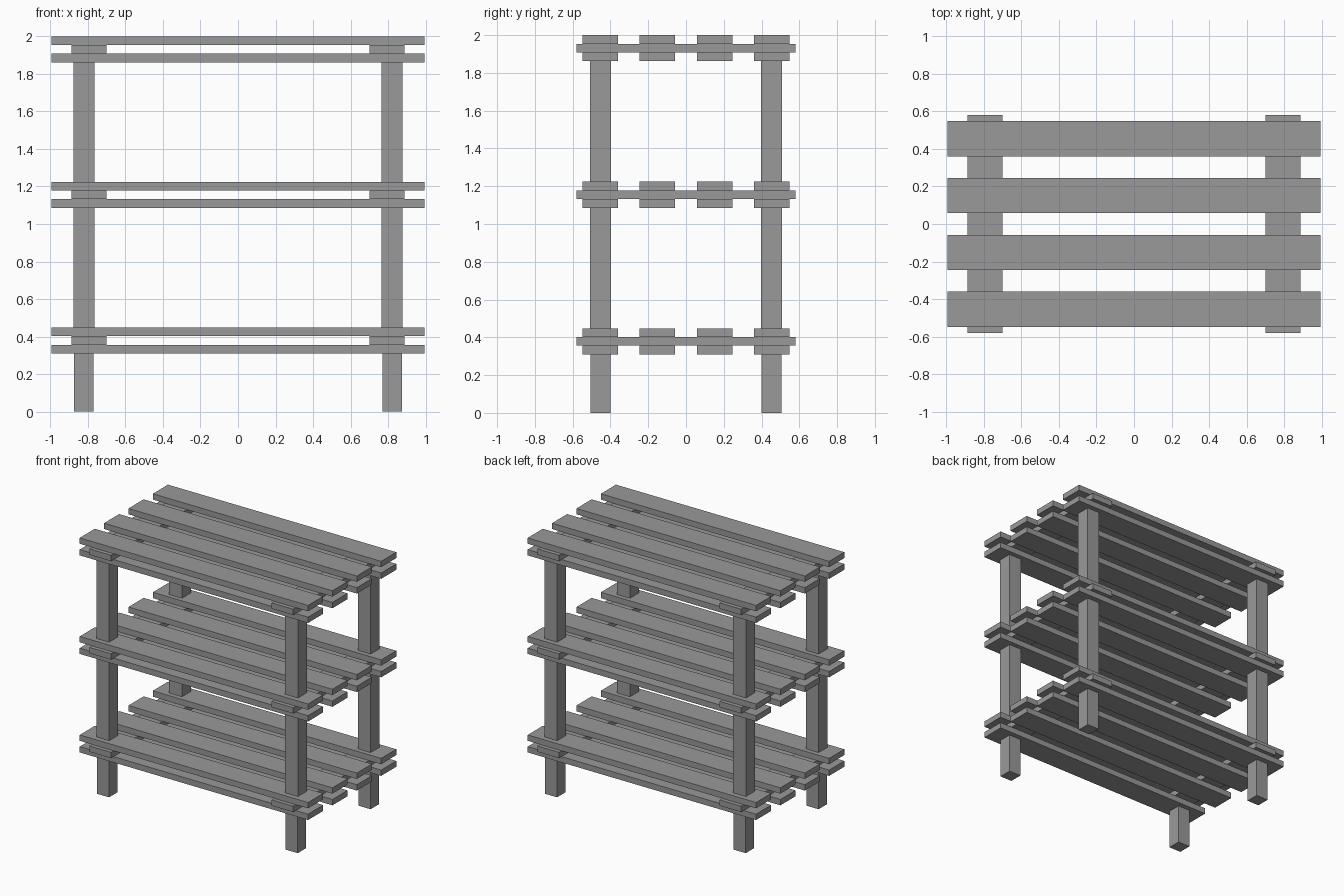
import bpy

cube = bpy.data.objects.get("Cube")
if cube:
    bpy.data.objects.remove(cube, do_unlink=True)

grey = bpy.data.materials.new("plain_grey")
grey.use_nodes = True
colour = (0.32, 0.32, 0.32, 1)
grey.diffuse_color = colour
grey.node_tree.nodes["Principled BSDF"].inputs["Base Color"].default_value = colour


def box(name, centre, size):
    bpy.ops.mesh.primitive_cube_add(size=1, location=centre)
    ob = bpy.context.object
    ob.name = name
    ob.scale = size
    bpy.ops.object.transform_apply(location=False, rotation=False, scale=True)
    ob.data.materials.append(grey)
    return ob


THICK = 0.046
SLAT_Y = (-0.455, -0.152, 0.152, 0.455)
SHELVES = {"lower": 0.31, "middle": 1.086, "upper": 2 - 3 * THICK}
LEG_X, LEG_Y = 0.822, 0.453

floor = 0
for shelf, base in SHELVES.items():
    # Leg posts carrying this shelf
    width = 0.105 if floor == 0 else 0.111
    for sx, side in ((-1, "right"), (1, "left")):
        for sy, end in ((-1, "front"), (1, "back")):
            box(f"{shelf}_{end}_{side}_leg",
                (sx * LEG_X, sy * LEG_Y, (floor + base) / 2),
                (width, width, base - floor))
        # Cross batten between the two slat layers
        box(f"{shelf}_{side}_batten",
            (sx * 0.794, 0, base + 1.5 * THICK), (0.188, 1.162, THICK))

    # Two layers of long slats
    for layer, level in (("bottom", 0.5), ("top", 2.5)):
        for i, y in enumerate(SLAT_Y, 1):
            box(f"{shelf}_{layer}_slat_{i}",
                (0, y, base + level * THICK), (1.99, 0.188, THICK))
    floor = base + 3 * THICK
